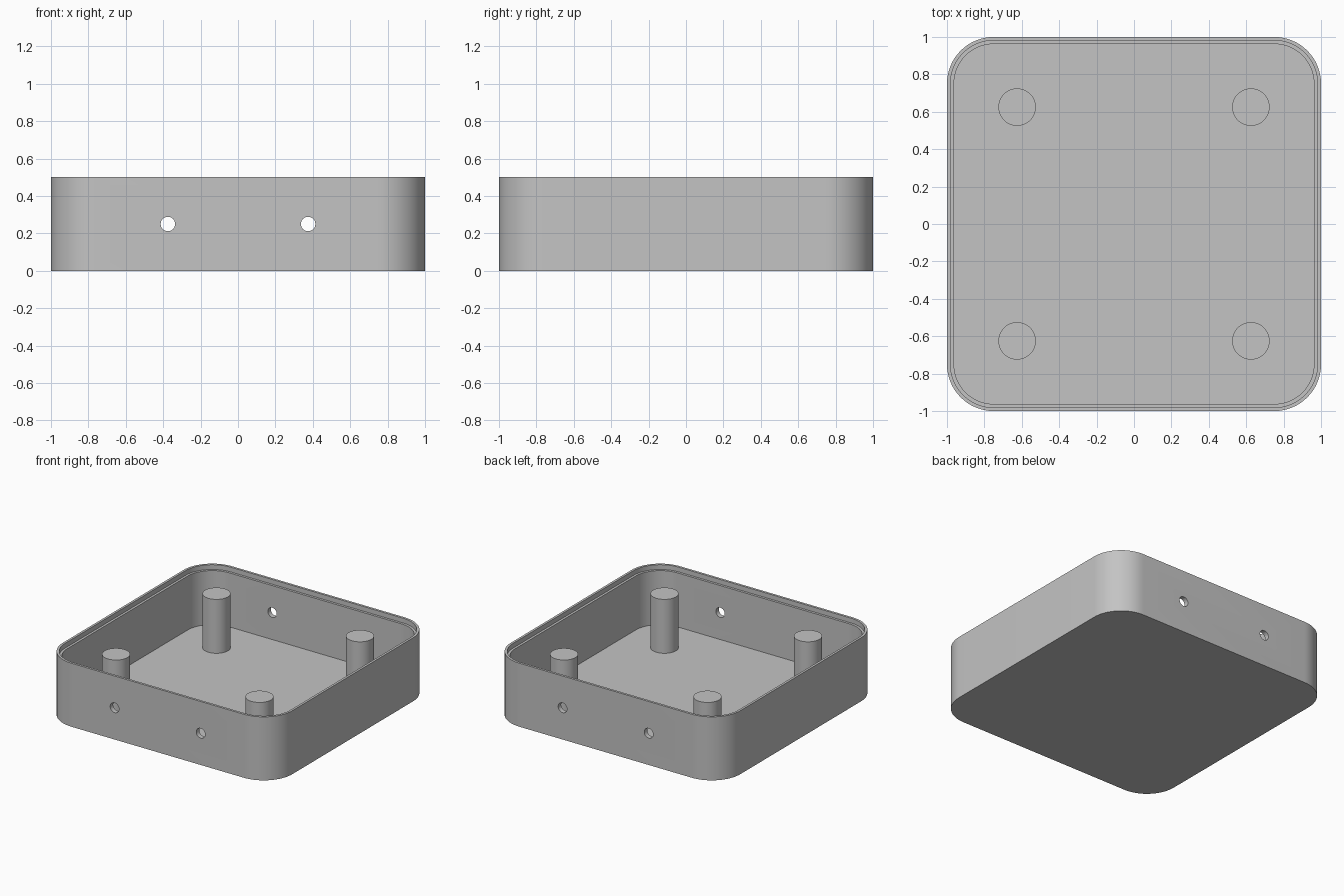
import bpy, bmesh, math

default = bpy.data.objects.get("Cube")
if default:
    bpy.data.objects.remove(default, do_unlink=True)

HEIGHT, WALL, RADIUS = 0.5, 0.0375, 0.25
LEDGE = HEIGHT - WALL

grey = bpy.data.materials.new("plain grey")
grey.use_nodes = True
colour = (0.55, 0.55, 0.55, 1)
grey.diffuse_color = colour
grey.node_tree.nodes["Principled BSDF"].inputs["Base Color"].default_value = colour


def ring(bm, inset, z, steps=16):
    """Rounded square outline, inset from the outer wall."""
    r, c = RADIUS - inset, 1 - RADIUS
    verts = []
    for q in range(4):
        mid = math.radians(45 + 90 * q)
        cx, cy = math.copysign(c, math.cos(mid)), math.copysign(c, math.sin(mid))
        for i in range(steps + 1):
            a = math.radians(90) * (q + i / steps)
            verts.append(bm.verts.new((cx + r * math.cos(a), cy + r * math.sin(a), z)))
    return verts


def smooth(obj):
    bpy.ops.object.select_all(action='DESELECT')
    obj.select_set(True)
    bpy.context.view_layer.objects.active = obj
    bpy.ops.object.shade_smooth_by_angle(angle=math.radians(30))


def cylinder(name, radius, depth, location, rotation=(0, 0, 0)):
    bpy.ops.mesh.primitive_cylinder_add(vertices=48, radius=radius, depth=depth,
                                        location=location, rotation=rotation)
    obj = bpy.context.object
    obj.name = name
    obj.data.materials.append(grey)
    return obj


# Open tray: outer wall, rim, recessed ledge, inner wall and floor
bm = bmesh.new()
profile = [(0, 0), (0, HEIGHT), (WALL / 2, HEIGHT), (WALL / 2, LEDGE),
           (WALL, LEDGE), (WALL, WALL)]
rings = [ring(bm, inset, z) for inset, z in profile]
for low, high in zip(rings, rings[1:]):
    for i in range(len(low)):
        j = (i + 1) % len(low)
        bm.faces.new((low[i], low[j], high[j], high[i]))
bm.faces.new(rings[0][::-1])
bm.faces.new(rings[-1])
bmesh.ops.recalc_face_normals(bm, faces=bm.faces)
mesh = bpy.data.meshes.new("tray")
bm.to_mesh(mesh)
bm.free()
tray = bpy.data.objects.new("tray", mesh)
bpy.context.collection.objects.link(tray)
mesh.materials.append(grey)

# Screw holes through the front and back walls
for side, x in (("left", 0.375), ("right", -0.375)):
    cutter = cylinder(side + "_hole_cutter", 0.0385, 2.4, (x, 0, HEIGHT / 2),
                      (math.radians(90), 0, 0))
    cutter.hide_render = True
    cut = tray.modifiers.new(side + "_hole", 'BOOLEAN')
    cut.operation = 'DIFFERENCE'
    cut.solver = 'EXACT'
    cut.object = cutter
    bpy.context.view_layer.objects.active = tray
    bpy.ops.object.modifier_apply(modifier=cut.name)
    bpy.data.objects.remove(cutter, do_unlink=True)
smooth(tray)

# Four posts standing on the floor, level with the ledge
for side, x in (("left", 0.625), ("right", -0.625)):
    for end, y in (("front", -0.625), ("back", 0.625)):
        post = cylinder(f"{end}_{side}_post", 0.1, LEDGE - WALL,
                        (x, y, (LEDGE + WALL) / 2))
        smooth(post)
